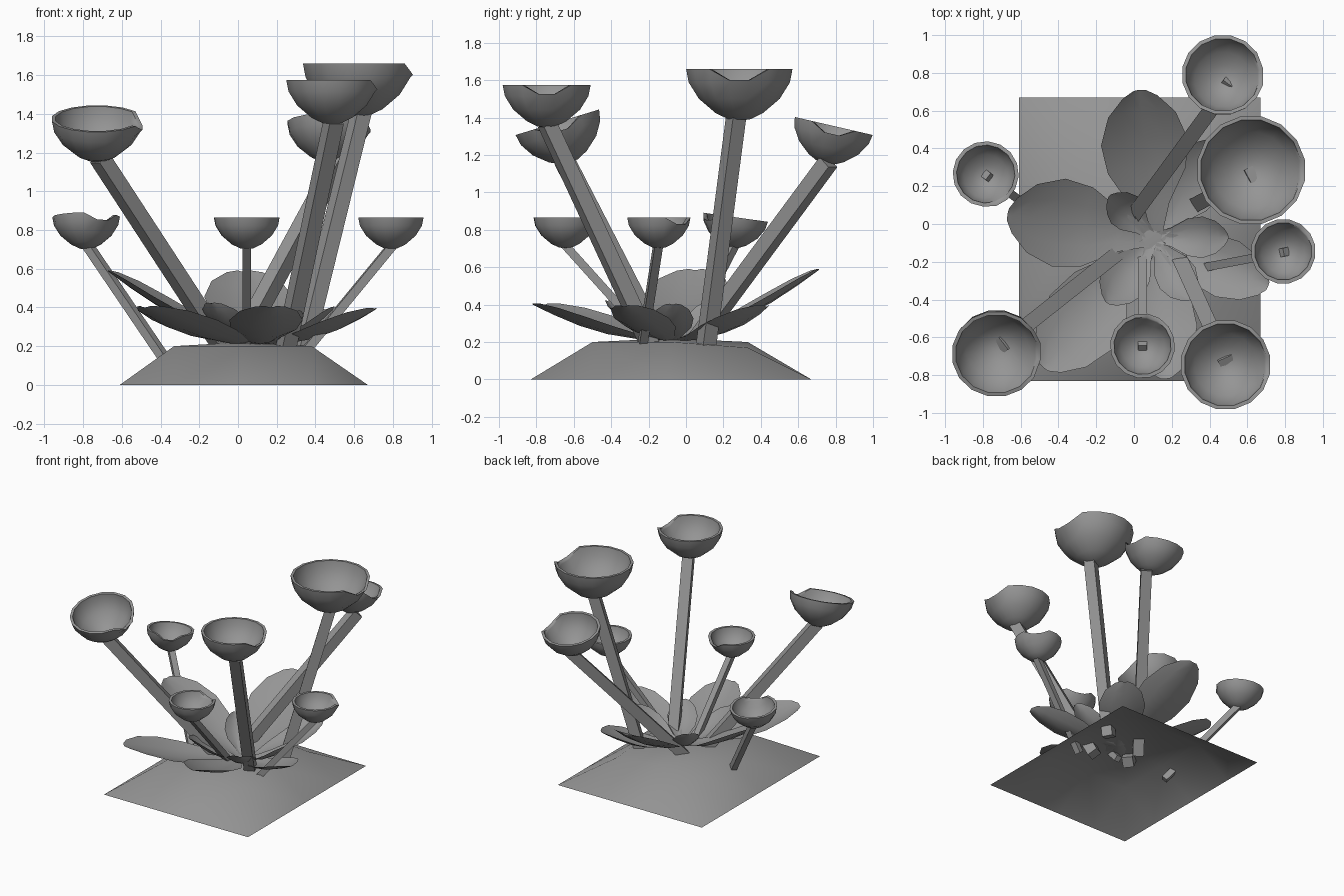
import bpy, bmesh, math
from mathutils import Vector, Matrix

if "Cube" in bpy.data.objects:
    bpy.data.objects.remove(bpy.data.objects["Cube"])

grey = bpy.data.materials.new("mid grey")
grey.diffuse_color = (0.3, 0.3, 0.3, 1)
grey.use_nodes = True
grey.node_tree.nodes["Principled BSDF"].inputs["Base Color"].default_value = grey.diffuse_color


def finish(name, bm, angle=None):
    me = bpy.data.meshes.new(name)
    bmesh.ops.recalc_face_normals(bm, faces=bm.faces)
    bm.to_mesh(me)
    bm.free()
    ob = bpy.data.objects.new(name, me)
    bpy.context.collection.objects.link(ob)
    me.materials.append(grey)
    if angle:
        bpy.ops.object.select_all(action='DESELECT')
        ob.select_set(True)
        bpy.context.view_layer.objects.active = ob
        bpy.ops.object.shade_smooth_by_angle(angle=math.radians(angle))
    return ob


def grid_faces(bm, rows):
    for a, b in zip(rows, rows[1:]):
        for i in range(len(a) - 1):
            bm.faces.new((a[i], a[i + 1], b[i + 1], b[i]))


# Mound: open square sheet raised in the middle
def mound():
    bm = bmesh.new()
    xs, ys = (-0.61, -0.33, 0.02, 0.38, 0.67), (-0.83, -0.5, -0.08, 0.33, 0.67)
    rows = []
    for j, y in enumerate(ys):
        row = []
        for i, x in enumerate(xs):
            edge = i in (0, 4) or j in (0, 4)
            z = 0 if edge else 0.22 if (i, j) == (2, 2) else 0.2
            if (i, j) == (3, 3):
                z = 0.17
            row.append(bm.verts.new((x, y, z)))
        rows.append(row)
    grid_faces(bm, rows)
    for f in bm.faces:
        if f.normal.z < 0:
            f.normal_flip()
    finish("mound", bm, 80)


# Cup: lathed shell with a dip in its rim
def cup(name, centre, r, notch, tilt_x):
    bm = bmesh.new()
    n, t = 16, 0.02
    outer = [(1, 0), (0.95, -0.25), (0.76, -0.55), (0.45, -0.81), (0.2, -0.93)]
    k = 1 - t / r
    profile = [(a * r, b * r) for a, b in outer]
    inner = [(a * r * k, b * r * k) for a, b in outer]
    prof = profile[::-1] + inner
    rings = []
    for a, b in prof:
        ring = []
        for i in range(n):
            ang = 2 * math.pi * (i + 0.5) / n
            dip = 0.2 * r if b == 0 and i in (0, n - 1) else 0
            ring.append(bm.verts.new((a * math.cos(ang), a * math.sin(ang), b - dip)))
        rings.append(ring)
    grid_faces(bm, [g + g[:1] for g in rings])
    for ring, z in ((rings[0], -0.95 * r), (rings[-1], -0.95 * r * k)):
        c = bm.verts.new((0, 0, z))
        for i in range(n):
            bm.faces.new((ring[i], ring[(i + 1) % n], c))
    m = (Matrix.Translation(centre) @ Matrix.Rotation(math.radians(tilt_x), 4, 'X')
         @ Matrix.Rotation(math.radians(notch), 4, 'Z'))
    bm.transform(m)
    finish(name, bm, 50)


# Stem: square bar between two points, run on a little below the mound
def stem(name, base, top, w):
    base, top = Vector(base), Vector(top)
    d = (top - base).normalized()
    base -= d * 0.08
    top += d * 0.03
    bm = bmesh.new()
    bmesh.ops.create_cube(bm, size=1)
    size = Matrix.Diagonal((w, w, (top - base).length, 1))
    rot = d.to_track_quat('Z', 'Y').to_matrix().to_4x4()
    bm.transform(Matrix.Translation((base + top) / 2) @ rot @ size)
    finish(name, bm)


# Petal: shallow cupped leaf from the heart of the flower to its tip
def petal(name, tip, width, base=(0.1, -0.07, 0.2), cup_depth=0.05):
    bm = bmesh.new()
    base, tip = Vector(base), Vector(tip)
    d = tip - base
    side = Vector((-d.y, d.x, 0)).normalized()
    up = d.cross(side).normalized()
    if up.z < 0:
        up = -up
    shape = ((0, 0.2), (0.22, 0.45), (0.45, 0.9), (0.65, 1), (0.84, 0.78), (0.96, 0.4), (1, 0.14))
    rows = []
    for t, w in shape:
        sag = -0.05 * math.sin(math.pi * t)
        rows.append([bm.verts.new(base + d * t + side * s * w * width / 2
                                  + up * (sag + cup_depth * w * s * s))
                     for s in (-1, -0.5, 0, 0.5, 1)])
    grid_faces(bm, rows)
    finish(name, bm, 60)


mound()

# Cups: name, rim centre, radius, dip direction, tilt
for label, c, r, notch, tilt, foot, head, w in (
    ("back", (0.47, 0.79, 1.355), 0.218, 0, -13, (0.0, 0.05, 0.2), (0.51, 0.745, 1.14), 0.08),
    ("tallest", (0.62, 0.285, 1.66), 0.29, 0, 0, (0.34, 0.11, 0.2), (0.63, 0.265, 1.38), 0.08),
    ("front", (0.485, -0.745, 1.575), 0.24, 0, 0, (0.25, -0.2, 0.2), (0.49, -0.73, 1.34), 0.08),
    ("front_left", (-0.728, -0.688, 1.375), 0.238, 0, 17, (-0.08, -0.15, 0.2), (-0.7, -0.64, 1.15), 0.08),
    ("left", (-0.785, 0.265, 0.867), 0.175, -60, -8, (-0.39, -0.04, 0.15), (-0.77, 0.25, 0.71), 0.045),
    ("centre", (0.045, -0.645, 0.865), 0.172, 70, 0, (0.045, -0.18, 0.2), (0.045, -0.64, 0.71), 0.045),
    ("right", (0.79, -0.145, 0.865), 0.172, 45, 0, (0.37, -0.23, 0.2), (0.79, -0.15, 0.71), 0.045),
):
    cup(label + "_cup", c, r, notch, tilt)
    stem(label + "_stem", foot, head, w)

# Outer petals
for label, tip, width in (
    ("back", (0.03, 0.71, 0.585), 0.46), ("left", (-0.67, 0.05, 0.585), 0.47),
    ("front_left", (-0.48, -0.76, 0.4), 0.44), ("front", (0.17, -0.82, 0.4), 0.38),
    ("right", (0.71, -0.33, 0.39), 0.32), ("back_right", (0.45, 0.43, 0.39), 0.34),
):
    petal(label + "_outer_petal", tip, width)

# Inner petals
for label, tip, width in (
    ("right", (0.5, -0.07, 0.4), 0.22), ("back_left", (-0.13, 0.15, 0.42), 0.2),
    ("front_left", (-0.14, -0.42, 0.42), 0.26), ("front_right", (0.3, -0.4, 0.38), 0.22),
):
    petal(label + "_inner_petal", tip, width, cup_depth=0.04)
